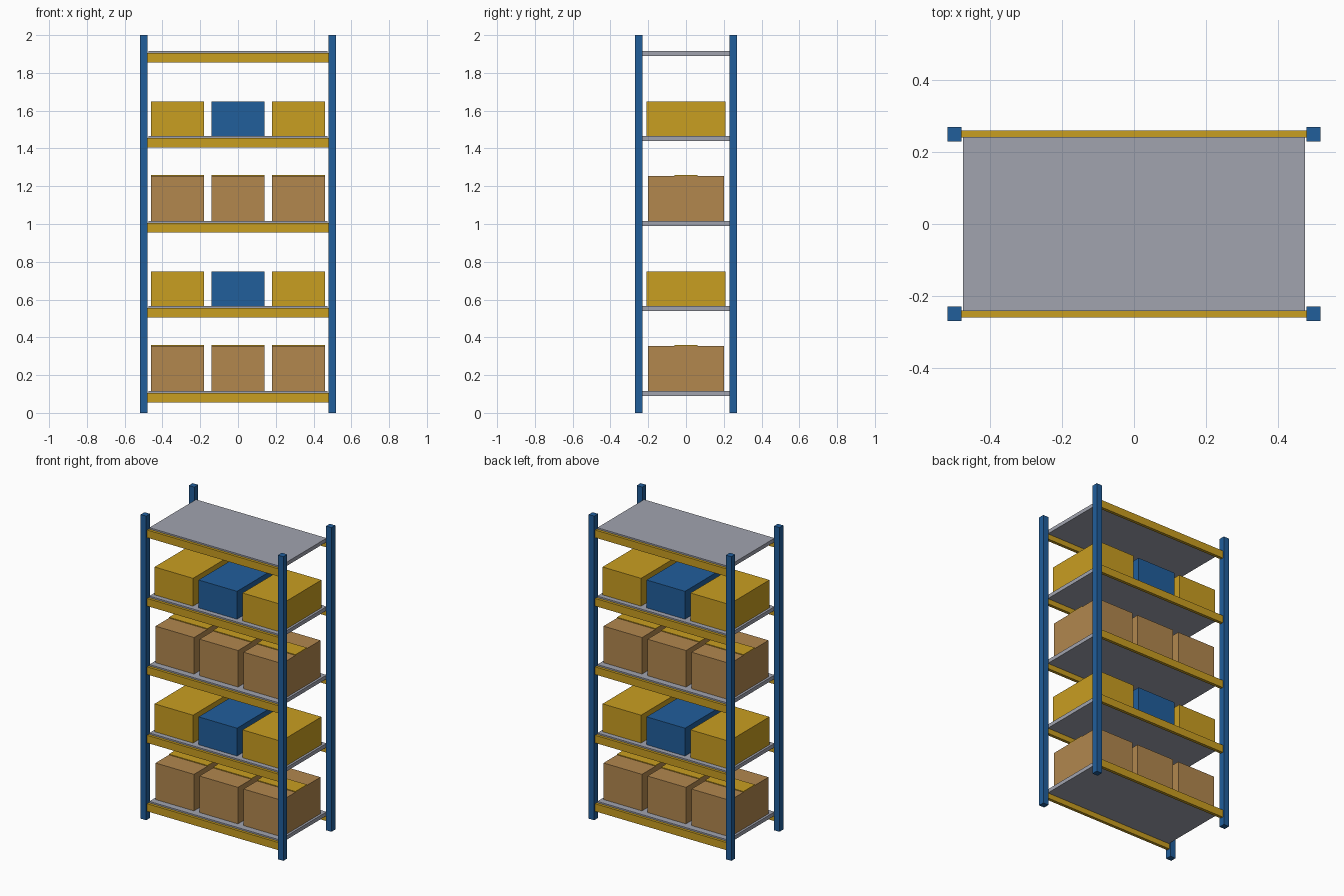
import bpy

if "Cube" in bpy.data.objects:
    bpy.data.objects.remove(bpy.data.objects["Cube"])


def material(name, r, g, b):
    m = bpy.data.materials.new(name)
    m.diffuse_color = (r, g, b, 1)
    m.use_nodes = True
    m.node_tree.nodes["Principled BSDF"].inputs["Base Color"].default_value = m.diffuse_color
    return m


BLUE = material("blue", 0.015, 0.112, 0.33)
YELLOW = material("yellow", 0.584, 0.342, 0.0152)
BROWN = material("cardboard", 0.445, 0.242, 0.076)
GREY = material("grey", 0.356, 0.371, 0.43)


def box(name, x, y, z, mat):
    """Box spanning the (low, high) ranges x, y and z."""
    bpy.ops.mesh.primitive_cube_add(size=1, location=[(a + b) / 2 for a, b in (x, y, z)])
    ob = bpy.context.object
    ob.name = name
    ob.scale = [b - a for a, b in (x, y, z)]
    bpy.ops.object.transform_apply(location=False, rotation=False, scale=True)
    ob.data.materials.append(mat)


def around(centre, width):
    return (centre - width / 2, centre + width / 2)


# Corner posts
for sx in (-1, 1):
    for sy in (-1, 1):
        box("post", around(sx * 0.499, 0.04), around(sy * 0.25, 0.04), (0, 2), BLUE)

for level in range(5):
    top = 0.115 + 0.45 * level
    # Shelf deck and its front and back beams
    box("shelf_deck", around(0, 0.95), around(0, 0.485), (top - 0.025, top), GREY)
    for sy in (-1, 1):
        box("beam", around(0, 0.96), around(sy * 0.25, 0.02), (top - 0.06, top - 0.01), YELLOW)
    if level == 4:
        break
    # Three goods per shelf: taped cartons or storage bins, alternating
    for i in (-1, 0, 1):
        x = around(i * 0.32, 0.28)
        if level % 2 == 0:
            box("carton", x, around(0, 0.4), (top, top + 0.24), BROWN)
            box("carton_tape", x, around(0, 0.12), (top + 0.24, top + 0.245), YELLOW)
        else:
            box("storage_bin", x, around(0, 0.42), (top, top + 0.183), YELLOW if i else BLUE)
